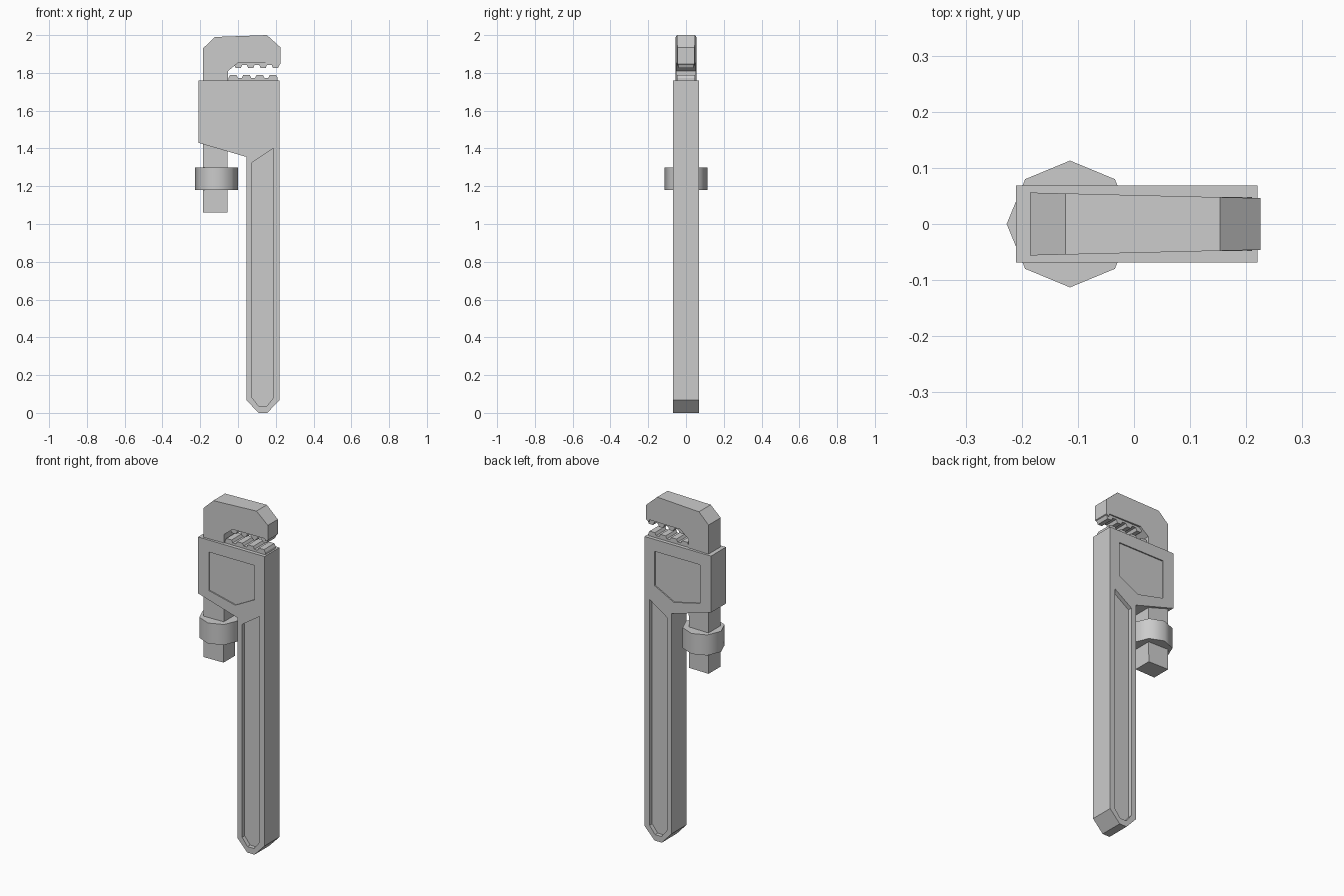
import bpy, bmesh, math

if "Cube" in bpy.data.objects:
    bpy.data.objects.remove(bpy.data.objects["Cube"])


def extrude_profile(name, pts, y0, y1):
    """Closed x-z outline extruded between two y planes."""
    bm = bmesh.new()
    face = bm.faces.new([bm.verts.new((x, y0, z)) for x, z in pts])
    ext = bmesh.ops.extrude_face_region(bm, geom=[face])
    for v in ext["geom"]:
        if isinstance(v, bmesh.types.BMVert):
            v.co.y = y1
    bmesh.ops.recalc_face_normals(bm, faces=bm.faces)
    mesh = bpy.data.meshes.new(name)
    bm.to_mesh(mesh)
    bm.free()
    obj = bpy.data.objects.new(name, mesh)
    bpy.context.collection.objects.link(obj)
    return obj


def cut(target, pts, depth, half):
    """Sink the outline into both the front and back of the target."""
    for s in (-1, 1):
        cutter = extrude_profile("cutter", pts, s * (half - depth), s * (half + 0.1))
        cutter.hide_render = True
        mod = target.modifiers.new("recess", "BOOLEAN")
        mod.operation = "DIFFERENCE"
        mod.solver = "EXACT"
        mod.object = cutter
        bpy.context.view_layer.objects.active = target
        bpy.ops.object.modifier_apply(modifier=mod.name)
        bpy.data.objects.remove(cutter)


def tooth_row(name, x0, count, pitch, width, root, tip, base, half):
    """Rack of trapezoid teeth along x on a thin base strip."""
    pts = [(x0, base)]
    for i in range(count):
        x = x0 + i * pitch
        pts += [(x, root), (x + 0.008, tip), (x + width - 0.008, tip), (x + width, root)]
    pts.append((x0 + (count - 1) * pitch + width, base))
    return extrude_profile(name, pts, -half, half)


# Handle and housing in one piece, with sunken panels on both faces
HALF = 0.069
handle = extrude_profile("handle_body", [
    (-0.21, 1.76), (0.22, 1.76), (0.22, 0.068), (0.155, 0), (0.108, 0),
    (0.045, 0.068), (0.045, 1.355), (-0.21, 1.43)], -HALF, HALF)
cut(handle, [(0.075, 1.325), (0.187, 1.40), (0.187, 0.08), (0.152, 0.035),
             (0.11, 0.035), (0.075, 0.08)], 0.024, HALF)
cut(handle, [(-0.14, 1.69), (-0.14, 1.465), (0.03, 1.425), (0.155, 1.49),
             (0.155, 1.69)], 0.007, HALF)

# Hook jaw with its shank, narrowing in thickness toward the tip
jaw = extrude_profile("hook_jaw", [
    (-0.185, 1.06), (-0.185, 1.93), (-0.122, 1.99), (0.153, 2.0), (0.225, 1.935),
    (0.225, 1.848), (0.208, 1.838), (0.205, 1.853), (0.0, 1.853), (-0.053, 1.81),
    (-0.056, 1.06)], -1, 1)
for v in jaw.data.vertices:
    v.co.y *= 0.056 - 0.010 * (v.co.x + 0.185) / 0.41

# Gripping teeth
tooth_row("upper_teeth", -0.02, 4, 0.066, 0.042, 1.842, 1.825, 1.858, 0.040)
tooth_row("lower_teeth", -0.05, 4, 0.07, 0.05, 1.773, 1.788, 1.75, 0.048)

# Octagonal adjusting nut around the shank
bpy.ops.mesh.primitive_cylinder_add(vertices=8, radius=0.113, depth=0.12,
                                    location=(-0.114, 0, 1.239))
nut = bpy.context.object
nut.name = "adjusting_nut"
bpy.ops.object.shade_smooth_by_angle(angle=math.radians(60))
